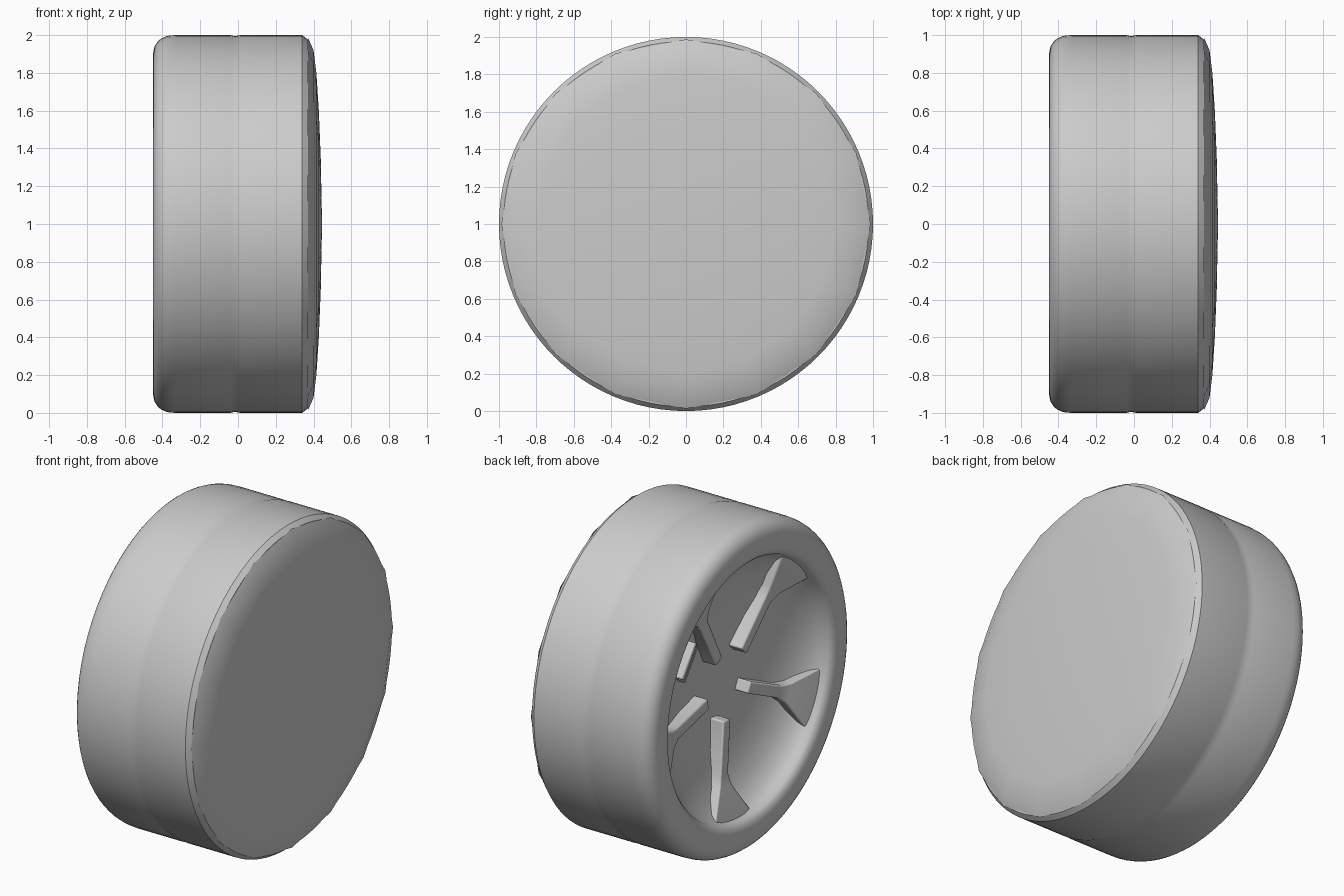
import bpy, bmesh, math
from mathutils import Matrix

cube = bpy.data.objects.get("Cube")
if cube:
    bpy.data.objects.remove(cube)

grey = bpy.data.materials.new("plain grey")
grey.use_nodes = True
COLOR = (0.6, 0.6, 0.6, 1)
grey.diffuse_color = COLOR
grey.node_tree.nodes["Principled BSDF"].inputs["Base Color"].default_value = COLOR


def finish(name, bm, angle):
    bmesh.ops.recalc_face_normals(bm, faces=bm.faces)
    mesh = bpy.data.meshes.new(name)
    bm.to_mesh(mesh)
    bm.free()
    mesh.materials.append(grey)
    obj = bpy.data.objects.new(name, mesh)
    bpy.context.collection.objects.link(obj)
    obj.location.z = 1
    bpy.ops.object.select_all(action='DESELECT')
    obj.select_set(True)
    bpy.context.view_layer.objects.active = obj
    bpy.ops.object.shade_smooth_by_angle(angle=math.radians(angle))
    return obj


def lathe(name, profile, steps):
    """Spin (x, radius) points about the axle."""
    bm = bmesh.new()
    verts = [bm.verts.new((x, 0, r)) for x, r in profile]
    edges = [bm.edges.new(pair) for pair in zip(verts, verts[1:])]
    bmesh.ops.spin(bm, geom=verts + edges, axis=(1, 0, 0), cent=(0, 0, 0),
                   angle=math.tau, steps=steps, use_duplicate=False)
    bmesh.ops.remove_doubles(bm, verts=bm.verts, dist=0.0005)
    return finish(name, bm, 36)


# Tyre with a rounded shoulder, a centre groove and a bowl on the open side
shoulder = [(-0.33 - 0.12 * math.sin(t) ** 0.85, 0.89 + 0.11 * math.cos(t) ** 0.85)
            for t in (math.pi / 2 * (1 - i / 8) for i in range(9))]
bowl = [(-0.205, 0), (-0.21, 0.2), (-0.225, 0.4), (-0.25, 0.55), (-0.29, 0.66),
        (-0.34, 0.74), (-0.39, 0.778), (-0.42, 0.788), (-0.438, 0.805), (-0.448, 0.835)]
tread = [(-0.04, 1), (-0.015, 0.994), (0.01, 1), (0.34, 1), (0.37, 0.976), (0.37, 0.93)]
lathe("tyre", bowl + shoulder + tread, 96)

# Shallow domed cover with a sixteen-sided edge on the closed side
lathe("domed_cover", [(0.37, 0.987), (0.4, 0.92), (0.415, 0.8), (0.428, 0.6),
                      (0.438, 0.35), (0.445, 0)], 16)


def rib(name, sections, back, turn):
    """Loft a radial rib from (radius, half width, front x) sections."""
    bm = bmesh.new()
    rings = []
    for r, w, x in sections:
        rings.append([bm.verts.new(p) for p in
                      ((x, -w, r), (x, w, r), (back, w, r), (back, -w, r))])
    for a, b in zip(rings, rings[1:]):
        for i in range(4):
            j = (i + 1) % 4
            bm.faces.new((a[i], a[j], b[j], b[i]))
    bm.faces.new(rings[0])
    bm.faces.new(rings[-1][::-1])
    bmesh.ops.rotate(bm, verts=bm.verts, matrix=Matrix.Rotation(turn, 3, 'X'))
    obj = finish(name, bm, 20)
    bevel = obj.modifiers.new("soft edges", 'BEVEL')
    bevel.width = 0.008
    bevel.segments = 2


# Five spokes, flared where they meet the rim
spoke = [(0.21, 0.035, -0.3), (0.53, 0.037, -0.31), (0.6, 0.06, -0.325),
         (0.77, 0.18, -0.39), (0.82, 0.2, -0.4)]
for i in range(5):
    rib(f"spoke_{i + 1}", spoke, -0.18, math.radians(187 + 72 * i))

# Small stepped fins in one gap between the spokes
for i in range(3):
    r, depth = 0.42 + 0.06 * i, -0.28 - 0.03 * i
    rib(f"fin_{i + 1}", [(r, 0.11, depth), (r + 0.03, 0.11, depth)],
        -0.18, -math.radians(54))
